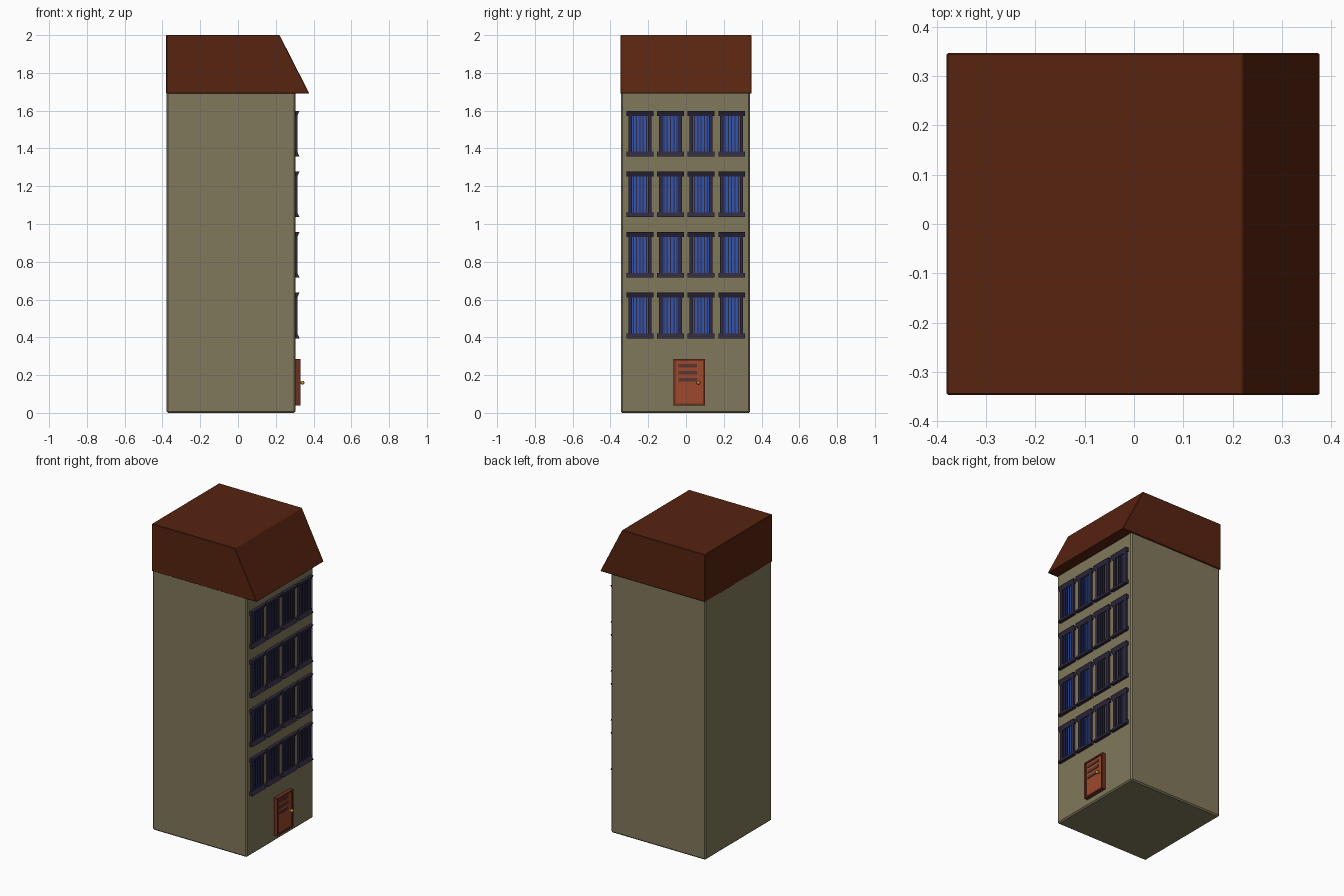
import bpy, bmesh, math
from mathutils import Vector

if "Cube" in bpy.data.objects:
    bpy.data.objects.remove(bpy.data.objects["Cube"])


def mat(name, rgb):
    m = bpy.data.materials.new(name)
    m.diffuse_color = (*rgb, 1)
    m.use_nodes = True
    m.node_tree.nodes["Principled BSDF"].inputs["Base Color"].default_value = m.diffuse_color
    return m


WALL = mat("wall_tan", (0.22, 0.19, 0.105))
ROOF = mat("roof_red", (0.095, 0.017, 0.005))
FRAME = mat("frame_dark", (0.03, 0.022, 0.05))
GLASS = mat("glass_blue", (0.03, 0.09, 0.45))
DOOR = mat("door_red", (0.34, 0.065, 0.025))
TRIM = mat("door_trim", (0.15, 0.03, 0.015))
SLAT = mat("slat_dark", (0.1, 0.035, 0.03))
GOLD = mat("knob_gold", (0.6, 0.3, 0.02))
FACE = 0.305  # x of the street-side wall


def prism(name, profile, y0, y1, material, bevel=0):
    """Extrude an x-z profile along y."""
    bm = bmesh.new()
    f = bm.faces.new([bm.verts.new((x, y0, z)) for x, z in profile])
    ext = bmesh.ops.extrude_face_region(bm, geom=[f])["geom"]
    bmesh.ops.translate(bm, vec=Vector((0, y1 - y0, 0)),
                        verts=[v for v in ext if isinstance(v, bmesh.types.BMVert)])
    bmesh.ops.recalc_face_normals(bm, faces=bm.faces)
    me = bpy.data.meshes.new(name)
    bm.to_mesh(me)
    bm.free()
    me.materials.append(material)
    ob = bpy.data.objects.new(name, me)
    bpy.context.collection.objects.link(ob)
    if bevel:
        b = ob.modifiers.new("bevel", "BEVEL")
        b.width, b.segments = bevel, 1
    return ob


def box(name, x, y, z, material, bevel=0):
    return prism(name, [(x[0], z[0]), (x[1], z[0]), (x[1], z[1]), (x[0], z[1])],
                 y[0], y[1], material, bevel)


# main masses
box("tower_wall", (-0.378, FACE), (-0.345, 0.34), (0, 1.70), WALL, 0.008)
prism("roof", [(-0.38, 1.69), (0.378, 1.69), (0.22, 2), (-0.38, 2)],
      -0.347, 0.347, ROOF, 0.003)


# barred windows, with tapered lintel and sill
def window(tag, y, z):
    half = 0.121
    box("window_pane_" + tag, (FACE - 0.01, FACE + 0.002), (y - 0.05, y + 0.05),
        (z - 0.11, z + 0.11), GLASS)
    for s, part in ((1, "lintel_"), (-1, "sill_")):
        prism(part + tag, [(FACE - 0.01, z + s * half), (0.326, z + s * half),
                           (0.322, z + s * (half - 0.008)),
                           (0.314, z + s * (half - 0.026)),
                           (FACE - 0.01, z + s * (half - 0.026))],
              y - 0.071, y + 0.071, FRAME)
        box("window_jamb_" + tag, (FACE - 0.01, 0.315),
            (y + s * 0.052 - 0.009, y + s * 0.052 + 0.009), (z - 0.1, z + 0.1), FRAME)
    for i in range(5):
        c = y + (i - 2) * 0.0175
        box("window_bar_" + tag, (FACE, 0.312), (c - 0.0025, c + 0.0025),
            (z - 0.1, z + 0.1), FRAME)


for r in range(4):
    for c in range(4):
        window(f"{r}_{c}", -0.244 + c * 0.162, 0.516 + r * 0.3205)

# door with raised frame, leaf and slats
for y0, y1 in ((-0.066, -0.055), (0.089, 0.1)):
    box("door_jamb", (FACE - 0.01, 0.33), (y0, y1), (0.04, 0.284), TRIM)
for z0, z1 in ((0.04, 0.049), (0.274, 0.284)):
    box("door_rail", (FACE - 0.01, 0.33), (-0.055, 0.089), (z0, z1), TRIM)
box("door_leaf", (FACE - 0.01, 0.323), (-0.055, 0.089), (0.049, 0.274), DOOR)
for z in (0.175, 0.213, 0.25):
    box("door_slat", (0.32, 0.326), (-0.04, 0.058), (z - 0.009, z + 0.009), SLAT)

# door knob and stem
bpy.ops.mesh.primitive_cylinder_add(vertices=12, radius=0.005, depth=0.025,
                                    location=(0.332, 0.066, 0.16),
                                    rotation=(0, math.pi / 2, 0))
bpy.context.object.name = "knob_stem"
bpy.context.object.data.materials.append(GOLD)
bpy.ops.mesh.primitive_uv_sphere_add(segments=16, ring_count=8, radius=0.01,
                                     location=(0.342, 0.066, 0.16))
bpy.context.object.name = "door_knob"
bpy.context.object.data.materials.append(GOLD)
bpy.ops.object.shade_smooth_by_angle()
